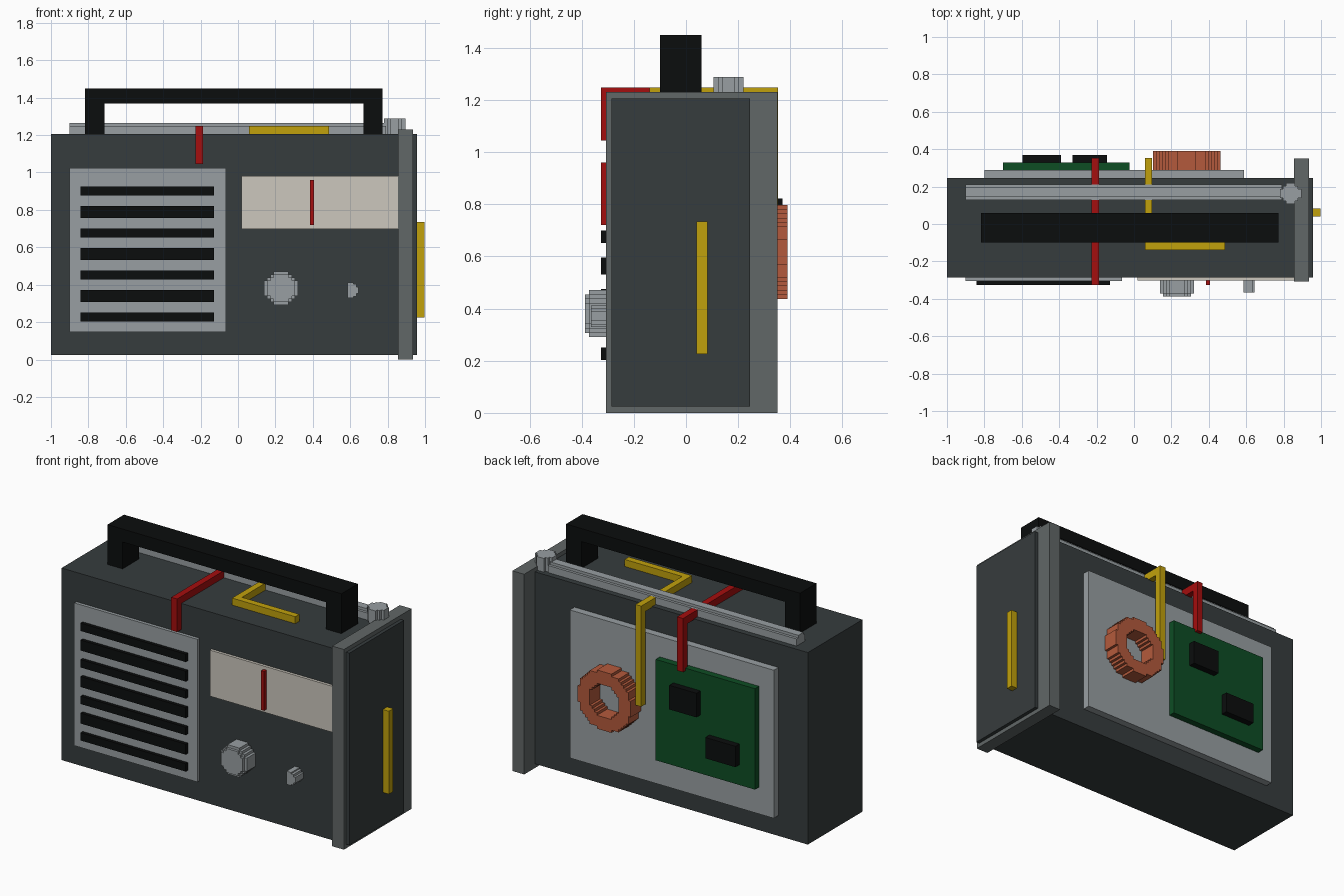
import bpy, bmesh
from mathutils import Matrix, Vector

cube = bpy.data.objects.get("Cube")
if cube:
    bpy.data.objects.remove(cube, do_unlink=True)

CELL = 0.0164  # step size of the blocky round parts


def material(name, rgb):
    lin = [((c / 255 + 0.055) / 1.055) ** 2.4 if c > 10 else c / 255 / 12.92 for c in rgb]
    m = bpy.data.materials.new(name)
    m.use_nodes = True
    m.diffuse_color = (*lin, 1)
    m.node_tree.nodes["Principled BSDF"].inputs["Base Color"].default_value = (*lin, 1)
    return m


charcoal = material("charcoal", (54, 60, 61))
grey = material("mid grey", (97, 103, 103))
metal = material("light metal", (152, 159, 162))
black = material("black", (11, 13, 13))
cream = material("cream", (204, 199, 189))
red = material("red", (165, 14, 14))
yellow = material("yellow", (193, 161, 12))
copper = material("copper", (180, 90, 60))
green = material("board green", (13, 77, 36))


def finish(name, bm, mat):
    bmesh.ops.recalc_face_normals(bm, faces=bm.faces)
    me = bpy.data.meshes.new(name)
    bm.to_mesh(me)
    bm.free()
    me.materials.append(mat)
    ob = bpy.data.objects.new(name, me)
    bpy.context.collection.objects.link(ob)


def boxes(name, mat, *spans):
    """One object made of boxes, each given as x, y and z ranges."""
    bm = bmesh.new()
    for span in spans:
        lo = Vector([s[0] for s in span])
        hi = Vector([s[1] for s in span])
        mtx = Matrix.Translation((lo + hi) / 2) @ Matrix.Diagonal((*(hi - lo), 1))
        bmesh.ops.create_cube(bm, size=1, matrix=mtx)
    finish(name, bm, mat)


def stepped_round(name, mat, axis, centre, span, cells, hole=0):
    """Disc or ring with a stepped outline, extruded along an axis."""
    bm = bmesh.new()
    u, v = [a for a in range(3) if a != axis]

    def corner(i, j):
        p = Vector(centre)
        p[axis] = span[0]
        p[u] += (i - cells / 2) * CELL
        p[v] += (j - cells / 2) * CELL
        return bm.verts.new(p)

    for i in range(cells):
        for j in range(cells):
            r = ((i + .5 - cells / 2) ** 2 + (j + .5 - cells / 2) ** 2) ** .5
            if hole <= r <= cells / 2:
                bm.faces.new([corner(i, j), corner(i + 1, j), corner(i + 1, j + 1), corner(i, j + 1)])
    bmesh.ops.remove_doubles(bm, verts=bm.verts, dist=CELL / 10)
    out = bmesh.ops.extrude_face_region(bm, geom=bm.faces[:], use_keep_orig=True)
    move = Vector((0, 0, 0))
    move[axis] = span[1] - span[0]
    bmesh.ops.translate(bm, vec=move, verts=[g for g in out["geom"] if isinstance(g, bmesh.types.BMVert)])
    finish(name, bm, mat)


# Case and end frame
boxes("case", charcoal, ((-1, .957), (-.285, .245), (.025, 1.205)))
boxes("end_frame", grey, ((.855, .935), (-.307, .35), (0, 1.23)))
boxes("end_strip", yellow, ((.957, .998), (.04, .082), (.225, .735)))

# Carrying handle
grip = (-.10, .06)
boxes("handle", black,
      ((-.817, .773), grip, (1.37, 1.45)),
      ((-.817, -.715), grip, (1.2, 1.37)),
      ((.67, .773), grip, (1.2, 1.37)))

# Speaker grille with alternating thin and thick slots
boxes("speaker_grille", metal, ((-.9, -.063), (-.305, -.28), (.148, 1.025)))
slots = []
for i in range(7):
    z, half = .227 + i * .1122, .032 if i % 2 else .024
    slots.append(((-.842, -.127), (-.326, -.3), (z - half, z + half)))
boxes("grille_slots", black, *slots)

# Tuning dial and knobs
boxes("dial", cream, ((.02, .87), (-.302, -.28), (.697, .98)))
boxes("dial_needle", red, ((.385, .406), (-.326, -.3), (.72, .96)))
knob = (.23, 0, .381)
stepped_round("large_knob", metal, 1, knob, (-.372, -.28), 11)
stepped_round("large_knob_face", metal, 1, knob, (-.388, -.372), 9)
boxes("small_knob", metal,
      ((.585, .617), (-.365, -.28), (.33, .411)),
      ((.617, .633), (-.365, -.28), (.338, .403)),
      ((.633, .645), (-.365, -.28), (.352, .388)))

# Folded aerial and its pivot
stepped_round("aerial", metal, 0, (0, .17, 1.224), (-.9, .79), 5)
stepped_round("aerial_pivot", metal, 2, (.837, .163, 0), (1.2, 1.289), 7)

# Rear plate, circuit board, chips and coil
boxes("rear_plate", metal, ((-.8, .587), (.24, .29), (.15, 1.06)))
boxes("circuit_board", green, ((-.7, -.025), (.285, .33), (.315, .935)))
boxes("chips", black,
      ((-.33, -.145), (.325, .37), (.675, .823)),
      ((-.595, -.39), (.325, .37), (.44, .568)))
stepped_round("coil", copper, 1, (.283, 0, .617), (.285, .39), 22, hole=6.3)

# Wires running over the top
top = (1.2, 1.248)
boxes("red_wire", red,
      ((-.226, -.186), (-.326, .352), top),
      ((-.226, -.186), (-.326, -.284), (1.045, 1.2)),
      ((-.226, -.186), (.31, .352), (.918, 1.2)))
boxes("yellow_wire", yellow,
      ((.058, .097), (-.14, .352), top),
      ((.097, .487), (-.14, -.1), top),
      ((.058, .097), (.31, .352), (.63, 1.2)))
